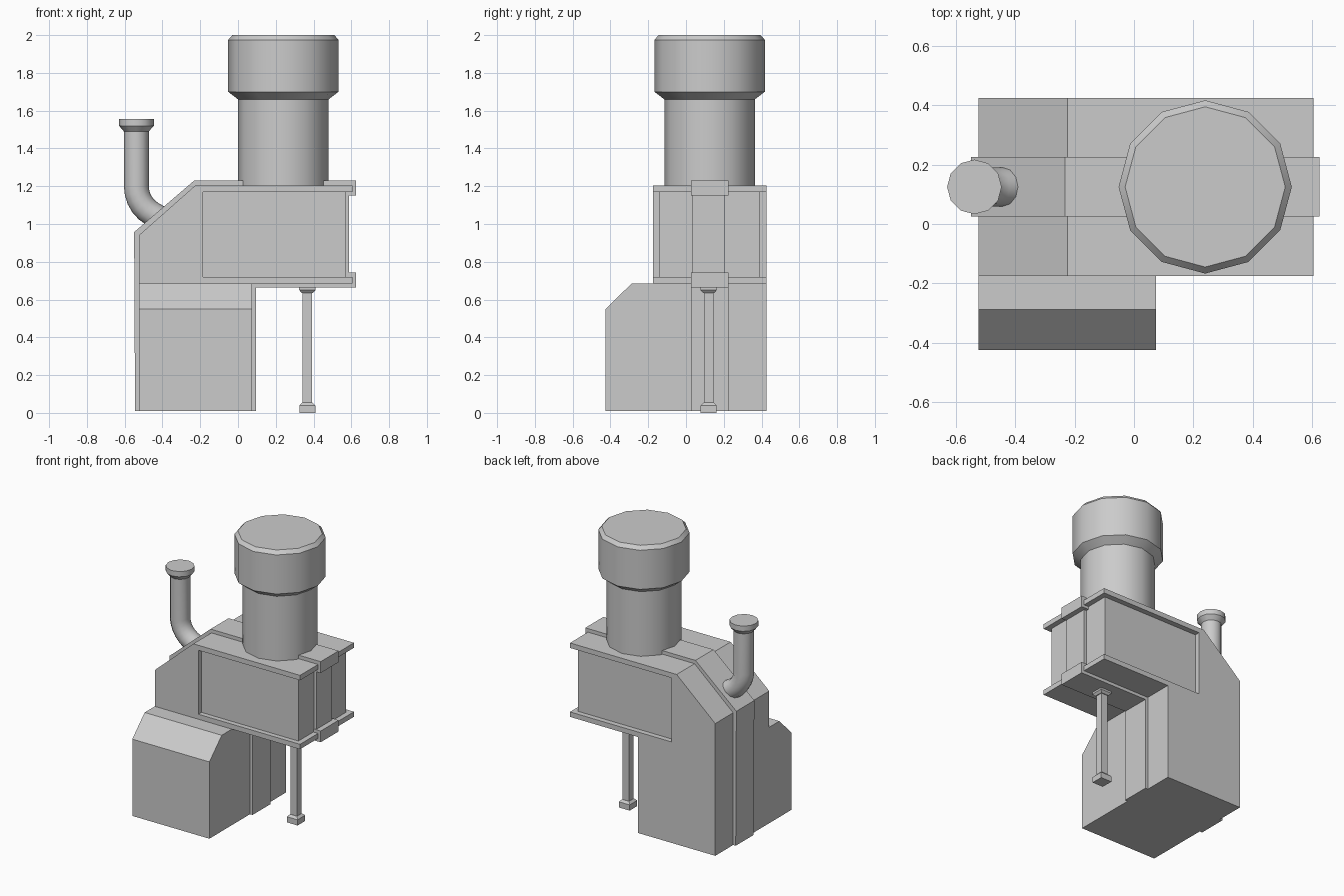
import bpy, bmesh, math
from mathutils import Vector

if "Cube" in bpy.data.objects:
    bpy.data.objects.remove(bpy.data.objects["Cube"])

YC = 0.125  # shared centre line of stack, pipe, strap and leg


def finish(name, bm):
    bmesh.ops.recalc_face_normals(bm, faces=bm.faces)
    me = bpy.data.meshes.new(name)
    bm.to_mesh(me)
    bm.free()
    ob = bpy.data.objects.new(name, me)
    bpy.context.collection.objects.link(ob)
    bpy.ops.object.select_all(action='DESELECT')
    ob.select_set(True)
    bpy.context.view_layer.objects.active = ob
    return ob


def extrude(name, pts, lo, hi, axis):
    """Extrude a profile along 'y' (points are x,z) or 'x' (points are y,z)."""
    bm = bmesh.new()
    def co(p, d):
        return (p[0], d, p[1]) if axis == 'y' else (d, p[0], p[1])
    f = bm.faces.new([bm.verts.new(co(p, lo)) for p in pts])
    ext = bmesh.ops.extrude_face_region(bm, geom=[f])['geom']
    move = Vector((0, hi - lo, 0)) if axis == 'y' else Vector((hi - lo, 0, 0))
    bmesh.ops.translate(bm, verts=[g for g in ext if isinstance(g, bmesh.types.BMVert)], vec=move)
    return finish(name, bm)


def box(name, x0, x1, y0, y1, z0, z1):
    return extrude(name, [(x0, z0), (x1, z0), (x1, z1), (x0, z1)], y0, y1, 'y')


def loft(name, rings, n, yc, start=0.0, smooth=True):
    """Rings are (x, z, radius, lean); lean turns the ring about y, in degrees."""
    bm = bmesh.new()
    loops = []
    for x, z, r, lean in rings:
        t = math.radians(lean)
        loop = []
        for i in range(n):
            a = start + 2 * math.pi * i / n
            u, v = r * math.cos(a), r * math.sin(a)
            loop.append(bm.verts.new((x + u * math.cos(t), yc + v, z + u * math.sin(t))))
        loops.append(loop)
    for a, b in zip(loops, loops[1:]):
        for i in range(n):
            j = (i + 1) % n
            bm.faces.new((a[i], a[j], b[j], b[i]))
    bm.faces.new(loops[0])
    bm.faces.new(loops[-1])
    ob = finish(name, bm)
    if smooth:
        bpy.ops.object.shade_smooth_by_angle(angle=math.radians(35))
    return ob


# Main body, with recessed sides and end leaving flanges above and below
Y0, Y1 = -0.175, 0.425
body = extrude("main_body", [(-.525, .01), (.075, .01), (.075, .685), (.605, .685),
                             (.605, 1.205), (-.225, 1.205), (-.525, .94)], Y0, Y1, 'y')
for x0, y0, y1 in ((-.185, -.4, Y0 + .035), (-.185, Y1 - .037, .7), (.568, -.3, .6)):
    cutter = box("recess_cutter", x0, .8, y0, y1, .72, 1.17)
    cutter.hide_render = True
    bpy.context.view_layer.objects.active = body
    mod = body.modifiers.new("recess", 'BOOLEAN')
    mod.operation = 'DIFFERENCE'
    mod.solver = 'EXACT'
    mod.object = cutter
    bpy.ops.object.modifier_apply(modifier=mod.name)
    bpy.data.objects.remove(cutter)

# Front cabinet with sloped top edge
extrude("front_cabinet", [(Y0, .01), (-.425, .01), (-.425, .55), (-.288, .685), (Y0, .685)],
        -.525, .075, 'x')

# Raised strap wrapping the body, hooking round both flanges
extrude("strap", [(-.545, .01), (.095, .01), (.095, .663), (.625, .663), (.625, .742),
                  (.56, .742), (.56, 1.15), (.625, 1.15), (.625, 1.23), (-.232, 1.23),
                  (-.55, .957)], .026, .226, 'y')
box("end_strap", .55, .588, .032, .206, .735, 1.16)

# Large twelve-sided stack with wide cap
loft("stack", [(.24, 1.19, .24, 0), (.24, 1.66, .24, 0), (.24, 1.70, .292, 0),
               (.24, 1.975, .292, 0), (.24, 2.0, .27, 0)], 12, YC)

# Bent exhaust pipe with flared cap, growing from the slope
bend = []
R, cx, cz = .17, -.538 + .17, 1.2
for i in range(6):
    lean = 60 * (1 - i / 5)
    t = math.radians(lean)
    bend.append((cx - R * math.cos(t), cz - R * math.sin(t), .066, lean))
bend.insert(0, (bend[0][0] + .087, bend[0][1] - .05, .066, 60))
loft("exhaust_pipe", bend + [(-.538, 1.49, .066, 0), (-.538, 1.52, .092, 0),
                             (-.538, 1.557, .092, 0)], 12, YC)

# Square support leg with flared foot and head
q = math.sqrt(2)
leg = [(0, .042), (.04, .042), (.055, .027), (.055, .025), (.635, .025), (.635, .03),
       (.65, .043), (.67, .043)]
loft("support_leg", [(.367, z, r * q, 0) for z, r in leg], 4, .12, math.pi / 4, False)
